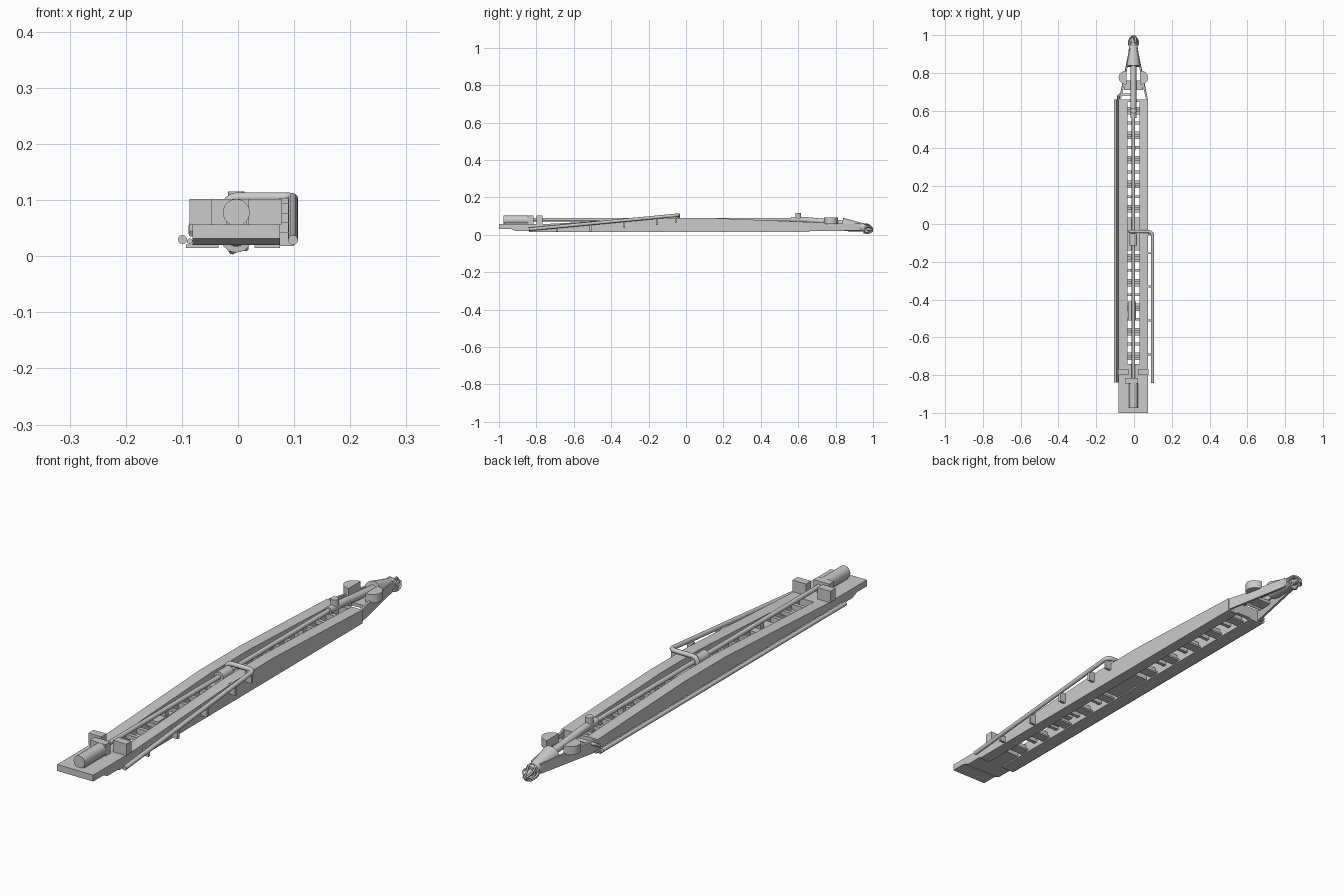
import bpy, bmesh, math
from mathutils import Vector

if "Cube" in bpy.data.objects:
    bpy.data.objects.remove(bpy.data.objects["Cube"])

CX = -0.003  # ladder centreline


def mesh_obj(name, bm):
    bmesh.ops.recalc_face_normals(bm, faces=bm.faces)
    me = bpy.data.meshes.new(name)
    bm.to_mesh(me)
    bm.free()
    ob = bpy.data.objects.new(name, me)
    bpy.context.collection.objects.link(ob)
    return ob


def prism(name, pts, depth):
    """Extrude a closed 3D polygon along a vector."""
    bm = bmesh.new()
    f = bm.faces.new([bm.verts.new(p) for p in pts])
    r = bmesh.ops.extrude_face_region(bm, geom=[f])
    vs = [v for v in r["geom"] if isinstance(v, bmesh.types.BMVert)]
    bmesh.ops.translate(bm, verts=vs, vec=depth)
    return mesh_obj(name, bm)


def box(name, x0, x1, y0, y1, z0, z1):
    return prism(name, [(x0, y0, z0), (x1, y0, z0), (x1, y1, z0), (x0, y1, z0)], (0, 0, z1 - z0))


def side_profile(name, x0, x1, prof):
    return prism(name, [(x0, y, z) for y, z in prof], (x1 - x0, 0, 0))


def smooth(ob):
    bpy.context.view_layer.objects.active = ob
    bpy.ops.object.select_all(action='DESELECT')
    ob.select_set(True)
    bpy.ops.object.shade_smooth_by_angle()


def cone(name, a, b, r1, r2, n=24):
    a, b = Vector(a), Vector(b)
    bm = bmesh.new()
    bmesh.ops.create_cone(bm, cap_ends=True, segments=n, radius1=r1, radius2=r2, depth=(b - a).length)
    ob = mesh_obj(name, bm)
    ob.location = (a + b) / 2
    ob.rotation_euler = (b - a).to_track_quat('Z', 'Y').to_euler()
    smooth(ob)
    return ob


def pipe(name, pts, r, bend=0.02):
    """Tube along a path with rounded corners."""
    pts = [Vector(p) for p in pts]
    path = [pts[0]]
    for p, q, s in zip(pts, pts[1:], pts[2:]):
        a = q + (p - q).normalized() * bend
        b = q + (s - q).normalized() * bend
        for i in range(7):
            t = i / 6
            path.append(a * (1 - t) ** 2 + q * 2 * t * (1 - t) + b * t * t)
    path.append(pts[-1])
    cu = bpy.data.curves.new(name, 'CURVE')
    cu.dimensions = '3D'
    cu.bevel_depth = r
    cu.bevel_resolution = 4
    cu.use_fill_caps = True
    sp = cu.splines.new('POLY')
    sp.points.add(len(path) - 1)
    for pt, c in zip(sp.points, path):
        pt.co = (*c, 1)
    ob = bpy.data.objects.new(name, cu)
    bpy.context.collection.objects.link(ob)
    return ob


# Side box girders and tapering nose plates
girder = [(-0.76, 0.02), (0.66, 0.02), (0.66, 0.068), (0.12, 0.09), (-0.12, 0.09), (-0.76, 0.057)]
for s, side in ((-1, "left"), (1, "right")):
    side_profile(side + "_girder", CX + s * 0.032, CX + s * 0.078, girder)
    prism(side + "_nose_plate",
          [(CX + s * 0.078, 0.65, 0.02), (CX + s * 0.078, 0.65, 0.068), (CX + s * 0.055, 0.75, 0.064),
           (CX + s * 0.022, 0.93, 0.06), (CX + s * 0.022, 0.93, 0.022)], (-s * 0.009, 0, 0))
    # Half-round sheave housing bulging outward
    arc = [(CX + s * (0.036 + 0.042 * math.sin(math.pi * i / 14)),
            0.775 - 0.037 * math.cos(math.pi * i / 14), 0.058) for i in range(15)]
    smooth(prism(side + "_sheave_housing", arc, (0, 0, 0.033)))

# Cross members between the girders
for i in range(21):
    y = -0.70 + i * 0.065
    box("cross_rung", CX - 0.034, CX + 0.034, y - 0.007, y + 0.007, 0.034, 0.05)
    if i % 2 == 0:
        box("cross_frame", CX - 0.034, CX + 0.034, y - 0.02, y + 0.02, 0.02, 0.027)
        box("cross_web", CX - 0.034, CX + 0.034, y - 0.004, y + 0.004, 0.022, 0.05)
box("middle_plate", CX - 0.036, CX + 0.036, -0.14, 0.035, 0.02, 0.05)
box("small_deck_plate", CX - 0.03, CX + 0.014, -0.51, -0.41, 0.045, 0.06)
box("front_bulkhead", CX - 0.077, CX + 0.077, 0.645, 0.66, 0.02, 0.066)
box("front_deck", CX - 0.05, CX + 0.05, 0.71, 0.76, 0.045, 0.058)

# Rear platform
side_profile("rear_platform", CX - 0.078, CX + 0.078,
             [(-1, 0.032), (-0.94, 0.032), (-0.91, 0.02), (-0.74, 0.02), (-0.74, 0.057), (-1, 0.057)])
side_profile("bottom_flange", -0.093, 0.075, [(-0.84, 0.014), (0.66, 0.014), (0.66, 0.02), (-0.84, 0.02)]
             ).hide_render = True
bpy.data.objects.remove(bpy.data.objects["bottom_flange"])
for s, side in ((-1, "left"), (1, "right")):
    box(side + "_bottom_flange", CX + s * 0.032, -0.093 if s < 0 else 0.075, -0.84, 0.66, 0.015, 0.021)
box("left_winch_box", -0.086, -0.03, -0.80, -0.768, 0.057, 0.102)
box("right_winch_box", 0.02, 0.078, -0.80, -0.768, 0.057, 0.102)
box("gearbox", -0.048, 0.02, -0.845, -0.815, 0.057, 0.102)
cone("motor", (CX, -0.975, 0.078), (CX, -0.84, 0.078), 0.024, 0.024)
box("motor_base", CX - 0.018, CX + 0.018, -0.97, -0.84, 0.055, 0.066)

# Drive shaft with bearings
cone("drive_shaft", (CX, -0.82, 0.081), (CX, 0.62, 0.081), 0.009, 0.009, 16)
cone("shaft_coupling", (CX, -0.115, 0.081), (CX, -0.05, 0.081), 0.02, 0.02)
box("coupling_seat", CX - 0.02, CX + 0.02, -0.11, -0.05, 0.045, 0.075)
for y in (-0.45, 0.2, 0.4):
    box("shaft_bearing", CX - 0.011, CX + 0.011, y - 0.01, y + 0.01, 0.045, 0.08)

# Suction pipe in the nose with upright valve
pipe("suction_pipe", [(CX, 0.56, 0.081), (CX, 0.64, 0.08), (CX, 0.74, 0.07), (CX, 0.86, 0.06)], 0.015)
cone("valve", (CX, 0.6, 0.06), (CX, 0.6, 0.115), 0.015, 0.015)

# Discharge pipe on the right, crossing over the ladder
pipe("discharge_pipe", [(0.098, -0.84, 0.029), (0.098, -0.04, 0.105), (-0.022, -0.04, 0.105),
                        (-0.022, -0.04, 0.05)], 0.009, 0.025)
for y in (-0.69, -0.51, -0.33, -0.155, -0.055):
    z = 0.029 + (y + 0.84) * 0.095
    box("pipe_bracket", 0.073, 0.1, y - 0.005, y + 0.005, max(0.018, z - 0.042), z)

# Service pipe on the left, turning in at the nose
pipe("service_pipe", [(-0.099, -0.84, 0.03), (-0.099, 0.66, 0.03)], 0.008)
cone("inner_service_pipe", (-0.086, -0.84, 0.027), (-0.086, 0.68, 0.027), 0.005, 0.005, 12)
pipe("service_cross_pipe", [(-0.082, 0.65, 0.04), (-0.082, 0.685, 0.06), (0.01, 0.685, 0.06)], 0.006, 0.012)

# Nose cone and cutter head
cone("nose_cone", (CX, 0.835, 0.055), (CX, 0.96, 0.037), 0.036, 0.02)
cone("cutter_hub", (CX, 0.945, 0.037), (CX, 0.998, 0.028), 0.013, 0.008, 12)
bm = bmesh.new()
bmesh.ops.create_cone(bm, cap_ends=True, segments=20, radius1=0.028, radius2=0.028, depth=0.009)
ring = mesh_obj("cutter_ring", bm)
ring.location = (CX, 0.95, 0.035)
ring.rotation_euler = (math.radians(98), 0, 0)
for i in range(6):
    a = math.tau * i / 6
    b = a + 0.6
    blade = []
    for k, (y, r) in enumerate(((0.95, 0.026), (0.968, 0.027), (0.985, 0.019), (0.997, 0.007))):
        t = a + 0.25 * k
        blade.append((CX + r * math.cos(t), y, 0.035 - (y - 0.95) * 0.15 + r * math.sin(t)))
    pipe("cutter_blade", blade, 0.0035, 0.005)
